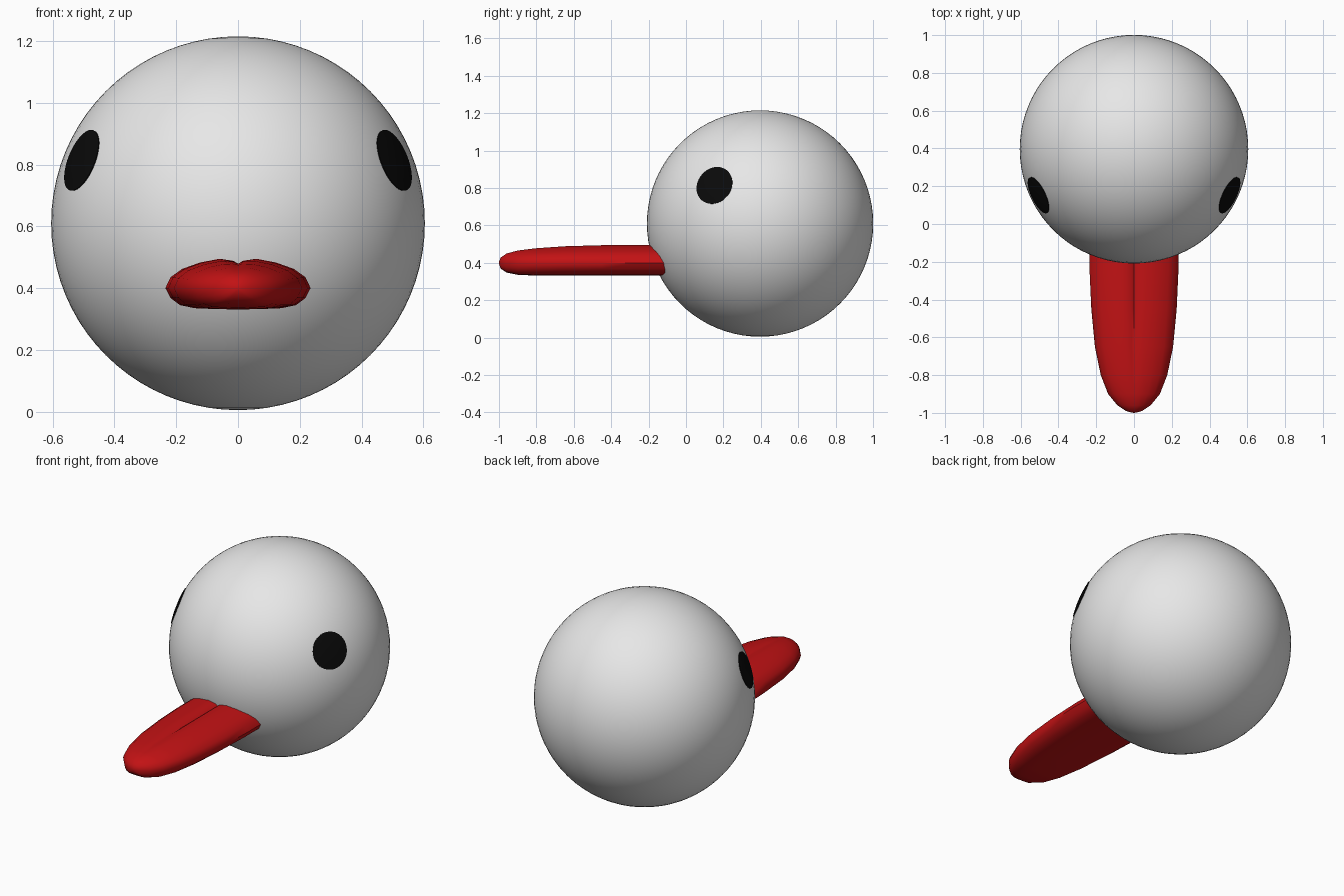
import bpy, bmesh
from math import sin, cos, pi, radians
from mathutils import Vector

if "Cube" in bpy.data.objects:
    bpy.data.objects.remove(bpy.data.objects["Cube"], do_unlink=True)

CENTRE = Vector((0, 0.396, 0.61))
RADIUS = 0.605


def material(name, colour):
    m = bpy.data.materials.new(name)
    m.use_nodes = True
    m.diffuse_color = (*colour, 1)
    m.node_tree.nodes["Principled BSDF"].inputs["Base Color"].default_value = (*colour, 1)
    return m


def finish(name, bm, mat):
    bmesh.ops.recalc_face_normals(bm, faces=bm.faces)
    mesh = bpy.data.meshes.new(name)
    bm.to_mesh(mesh)
    bm.free()
    mesh.materials.append(mat)
    obj = bpy.data.objects.new(name, mesh)
    bpy.context.collection.objects.link(obj)
    bpy.ops.object.select_all(action="DESELECT")
    obj.select_set(True)
    bpy.context.view_layer.objects.active = obj
    bpy.ops.object.shade_smooth_by_angle(angle=radians(50))
    return obj


def loft(bm, rings):
    """Skin a list of closed rings of equal length."""
    loops = [[bm.verts.new(p) for p in ring] for ring in rings]
    for a, b in zip(loops, loops[1:]):
        for i in range(len(a)):
            j = (i + 1) % len(a)
            bm.faces.new((a[i], a[j], b[j], b[i]))
    return loops


white = material("white", (0.8, 0.8, 0.8))
red = material("beak red", (0.54, 0.006, 0.007))
black = material("eye black", (0.003, 0.003, 0.003))

# Round head
bm = bmesh.new()
bmesh.ops.create_uvsphere(bm, u_segments=80, v_segments=40, radius=RADIUS)
bmesh.ops.translate(bm, verts=bm.verts, vec=CENTRE)
finish("head", bm, white)

# Eyes: thin round caps that follow the head
for side, name in ((1, "left_eye"), (-1, "right_eye")):
    direction = Vector((side * 0.845, -0.407, 0.34)).normalized()
    turn = direction.to_track_quat("Z", "Y")
    bm = bmesh.new()
    rings = []
    for angle, r in ((0.173, RADIUS - 0.003), (0.173, RADIUS + 0.003),
                     (0.12, RADIUS + 0.003), (0.06, RADIUS + 0.003)):
        rings.append([CENTRE + turn @ Vector((r * sin(angle) * cos(a), r * sin(angle) * sin(a), r * cos(angle)))
                      for a in (2 * pi * i / 40 for i in range(40))])
    bm.faces.new(loft(bm, rings)[-1])
    finish(name, bm, black)

# Beak: half cross-section as (share of half width, height), from crease to underside
MID = 0.4
half = [(0, 0.477), (0.06, 0.488), (0.25, 0.495), (0.52, 0.483), (0.77, 0.462), (0.93, 0.435),
        (1, 0.4), (0.93, 0.368), (0.8, 0.345), (0.6, 0.335), (0.3, 0.332), (0, 0.331)]
section = half + [(-x, z) for x, z in half[-2:0:-1]]

# Stations along the beak: y, half width, upper and lower height factor
stations = [(-0.05, 0.235, 1, 1), (-0.25, 0.235, 1, 1), (-0.45, 0.226, 0.99, 1),
            (-0.65, 0.207, 0.93, 1), (-0.8, 0.176, 0.82, 0.99), (-0.9, 0.137, 0.69, 0.93),
            (-0.96, 0.088, 0.52, 0.75), (-0.99, 0.042, 0.3, 0.45), (-0.998, 0.015, 0.12, 0.18)]
rings = []
for y, width, up, down in stations:
    fade = max(0, min(1, (y + 0.9) / 0.45))
    ring = []
    for x, z in section:
        if abs(x) < 0.2:                     # crease fades out towards the tip
            z = z if z < MID else 0.495 + (z - 0.495) * fade
        ring.append((x * width, y, MID + (z - MID) * (up if z > MID else down)))
    rings.append(ring)
bm = bmesh.new()
loops = loft(bm, rings)
bm.faces.new(loops[0])
tip = bm.verts.new((0, -1, MID))
for i, v in enumerate(loops[-1]):
    bm.faces.new((v, loops[-1][i - 1], tip))
finish("beak", bm, red)
